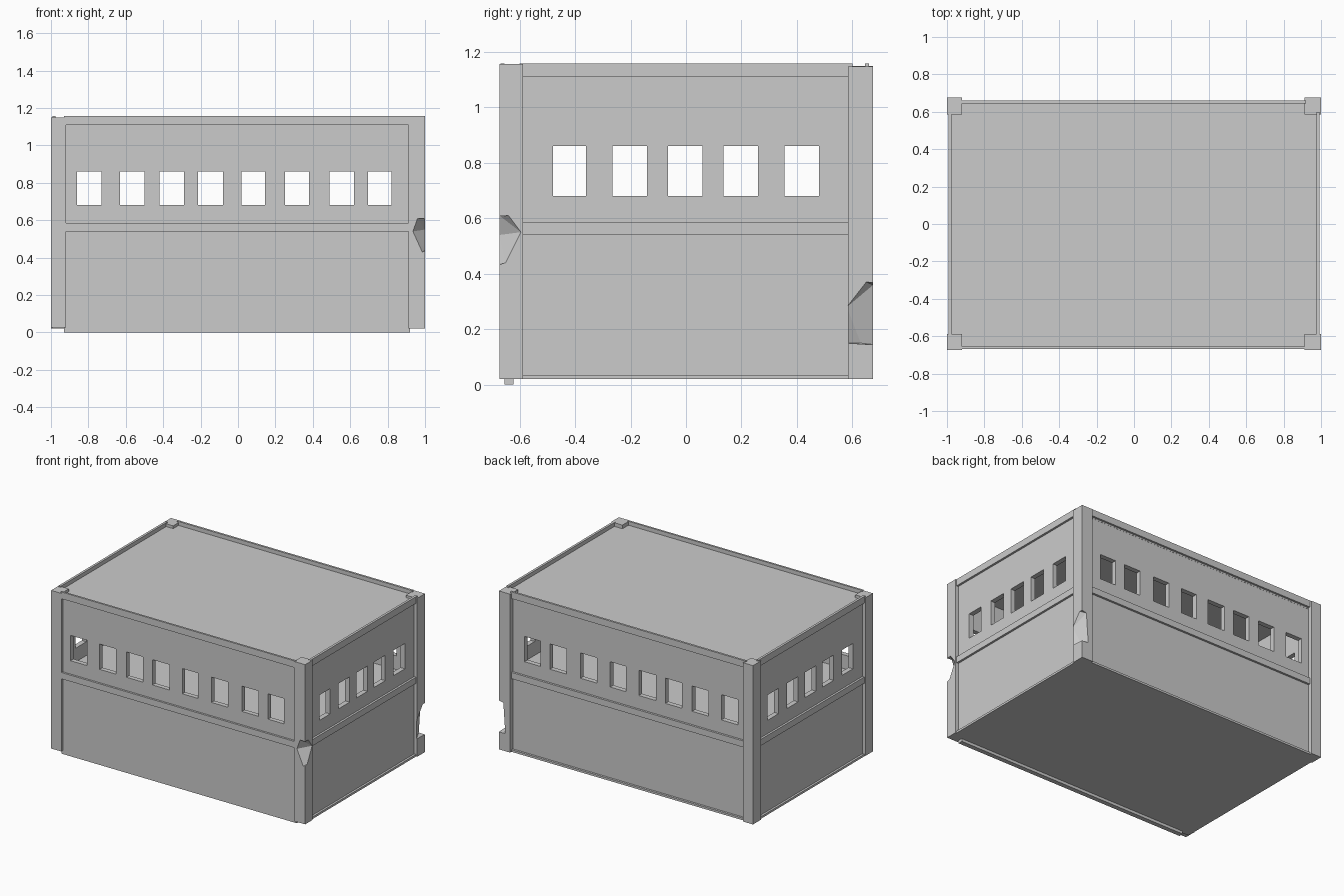
import bpy, bmesh

if "Cube" in bpy.data.objects:
    bpy.data.objects.remove(bpy.data.objects["Cube"])


def mesh_object(name, bm):
    bmesh.ops.recalc_face_normals(bm, faces=bm.faces)
    me = bpy.data.meshes.new(name)
    bm.to_mesh(me)
    bm.free()
    ob = bpy.data.objects.new(name, me)
    bpy.context.scene.collection.objects.link(ob)
    return ob


def add_box(bm, x, y, z):
    vs = bmesh.ops.create_cube(bm, size=1)["verts"]
    for v in vs:
        v.co = (x[v.co.x > 0], y[v.co.y > 0], z[v.co.z > 0])


def boxes(name, *ranges):
    bm = bmesh.new()
    for r in ranges:
        add_box(bm, *r)
    return mesh_object(name, bm)


def hull(name, pts):
    bm = bmesh.new()
    vs = [bm.verts.new(p) for p in pts]
    res = bmesh.ops.convex_hull(bm, input=vs)
    loose = [v for v in bm.verts if not v.link_faces]
    bmesh.ops.delete(bm, geom=loose, context='VERTS')
    return mesh_object(name, bm)


def cut(ob, cutter):
    m = ob.modifiers.new("cut", 'BOOLEAN')
    m.operation = 'DIFFERENCE'
    m.solver = 'EXACT'
    m.object = cutter
    cutter.hide_render = True
    cutter.hide_set(True)


# window positions along each wall
WZ = (0.68, 0.86)
XS = [(-0.86, -0.73), (-0.63, -0.50), (-0.42, -0.29), (-0.215, -0.08),
      (0.02, 0.145), (0.25, 0.38), (0.49, 0.62), (0.695, 0.82)]
YS = [(-0.48, -0.36), (-0.265, -0.14), (-0.065, 0.06), (0.135, 0.26), (0.355, 0.48)]
long_cut = boxes("long_window_cutter", *[(x, (-0.9, 0.9), WZ) for x in XS])
side_cut = boxes("side_window_cutter", *[((-1.2, 1.2), y, WZ) for y in YS])

# recessed wall panels
cut(boxes("front_wall", ((-0.93, 0.92), (-0.655, -0.622), (0, 1.13))), long_cut)
cut(boxes("back_wall", ((-0.93, 0.92), (0.61, 0.645), (0.02, 1.13))), long_cut)
for name, x in (("left_wall", (-0.977, -0.942)), ("right_wall", (0.942, 0.977))):
    cut(boxes(name, (x, (-0.6, 0.6), (0.025, 1.13))), side_cut)

# projecting bands: storey line, top edge with thin parapet lip
for label, za, zb in (("middle", 0.54, 0.585), ("top", 1.11, 1.158)):
    boxes("front_%s_band" % label, ((-0.93, 0.92), (-0.669, -0.655), (za, zb)))
    boxes("back_%s_band" % label, ((-0.93, 0.92), (0.645, 0.66), (za, zb)))
    for s, side in ((-1, "left"), (1, "right")):
        x = sorted((s * 0.975, s * 0.992))
        boxes("%s_%s_band" % (side, label), (x, (-0.6, 0.6), (za, zb)))

# floors and roof
boxes("ground_floor", ((-0.992, 0.992), (-0.64, 0.66), (0.02, 0.035)))
boxes("upper_floor", ((-0.96, 0.96), (-0.64, 0.63), (0.545, 0.582)))
boxes("roof", ((-0.977, 0.977), (-0.656, 0.646), (1.10, 1.13)))

# corner posts
FY, BY = (-0.673, -0.588), (0.585, 0.675)
LX, RX = (-1, -0.92), (0.912, 1)
boxes("front_left_post", (LX, FY, (0.025, 1.15)))
boxes("back_left_post", (LX, BY, (0.02, 1.15)))
front_right = boxes("front_right_post", (RX, FY, (0.02, 1.156)))
back_right = boxes("back_right_post", (RX, BY, (0.02, 1.147)))

# chipped corners on the right-hand posts
chip_a = hull("front_chip_cutter", [
    (0.96, -0.673, 0.61), (0.935, -0.673, 0.54), (0.985, -0.673, 0.43),
    (1, -0.64, 0.61), (1, -0.595, 0.55), (1, -0.65, 0.44),
    (0.965, -0.64, 0.55), (1.05, -0.72, 0.60), (1.05, -0.72, 0.43)])
cut(front_right, chip_a)
chip_b = hull("back_chip_cutter", [
    (1.0, 0.58, 0.15), (1.0, 0.58, 0.28), (1.0, 0.65, 0.37),
    (0.95, 0.675, 0.145), (0.965, 0.675, 0.36), (0.97, 0.63, 0.15),
    (1.06, 0.58, 0.15), (1.06, 0.74, 0.14), (1.06, 0.74, 0.38), (0.95, 0.74, 0.14)])
cut(back_right, chip_b)
